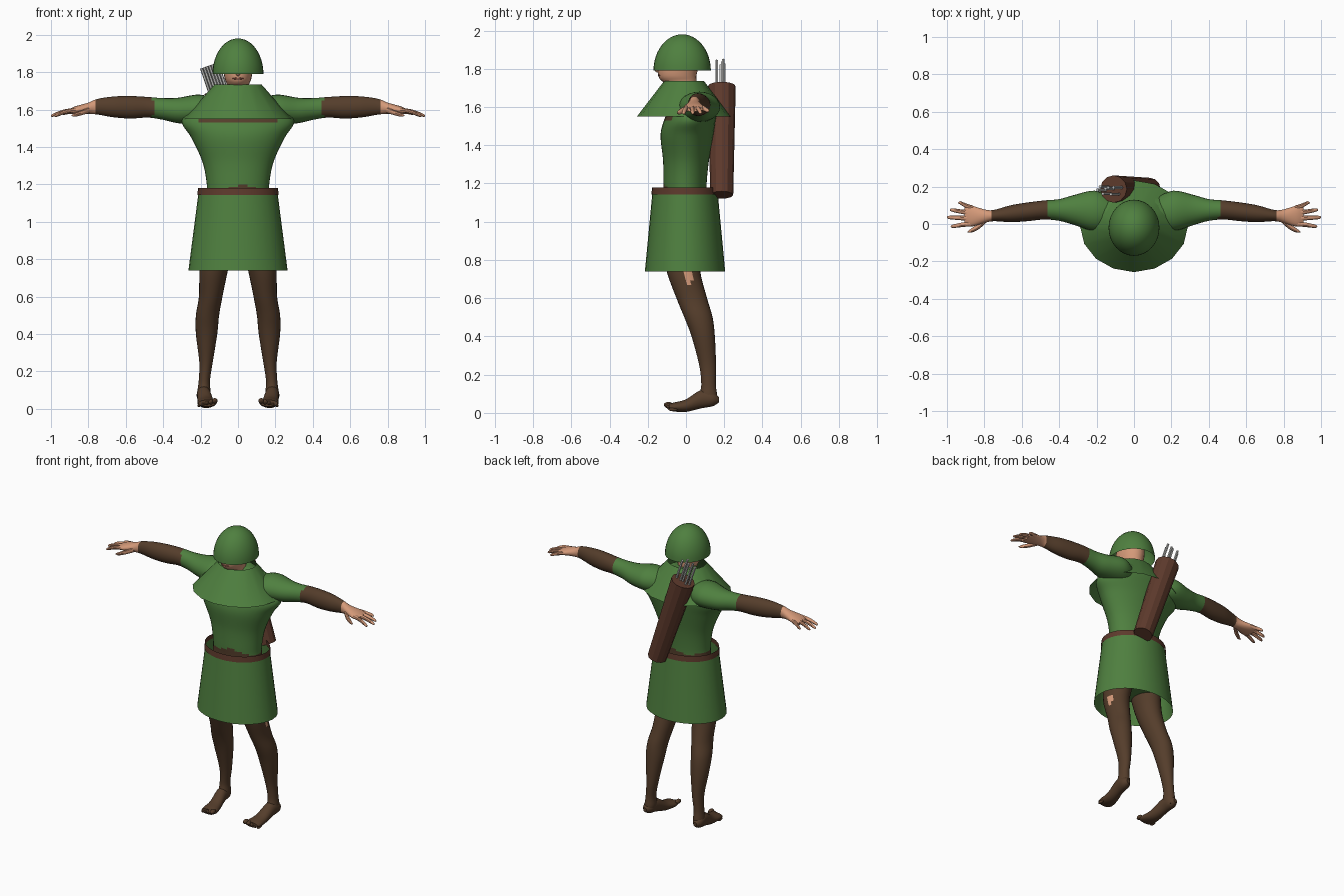
import bpy, bmesh, math
from mathutils import Vector

if "Cube" in bpy.data.objects:
    bpy.data.objects.remove(bpy.data.objects["Cube"])


def material(name, rgb):
    m = bpy.data.materials.new(name)
    m.use_nodes = True
    m.diffuse_color = (*rgb, 1)
    m.node_tree.nodes["Principled BSDF"].inputs["Base Color"].default_value = (*rgb, 1)
    return m


GREEN = material("cloth green", (.078, .215, .05))
BROWN = material("dark brown hose", (.09, .047, .024))
LEATHER = material("red brown leather", (.11, .042, .025))
SKIN = material("skin", (.66, .32, .19))
LIPS = material("lips", (.30, .10, .07))
GREY = material("arrow grey", (.58, .58, .56))


def resample(rings, steps):
    """Catmull-Rom interpolation between cross-sections."""
    if steps < 2:
        return rings
    pts = [rings[0], *rings, rings[-1]]
    out = []
    for i in range(len(rings) - 1):
        quad = pts[i:i + 4]
        for s in range(steps):
            t = s / steps
            out.append([b + t / 2 * (c - a + t * (2*a - 5*b + 4*c - d + t * (3*(b - c) + d - a)))
                        for a, b, c, d in zip(*quad)])
    return out + [rings[-1]]


def loft(name, rings, mats, axis=2, sides=24, steps=4, caps=True, side=1, rule=None, smooth=True):
    """Rings are (position on axis, centre u, centre v, radius u, radius v)."""
    u, v = [k for k in range(3) if k != axis]
    bm = bmesh.new()
    loops = []
    for t, cu, cv, ru, rv in resample(rings, steps):
        loop = []
        for k in range(sides):
            a = math.tau * k / sides
            p = Vector((0, 0, 0))
            p[axis] = t
            p[u] = cu + max(ru, 0) * math.cos(a)
            p[v] = cv + max(rv, 0) * math.sin(a)
            p.x *= side
            loop.append(bm.verts.new(p))
        loops.append(loop)
    for lo, hi in zip(loops, loops[1:]):
        for k in range(sides):
            n = (k + 1) % sides
            bm.faces.new((lo[k], lo[n], hi[n], hi[k]))
    if caps:
        bm.faces.new(loops[0])
        bm.faces.new(loops[-1])
    bmesh.ops.remove_doubles(bm, verts=bm.verts, dist=.0001)
    bmesh.ops.recalc_face_normals(bm, faces=bm.faces)
    if rule:
        for f in bm.faces:
            f.material_index = rule(f.calc_center_median())
    me = bpy.data.meshes.new(name)
    bm.to_mesh(me)
    bm.free()
    for m in mats:
        me.materials.append(m)
    ob = bpy.data.objects.new(name, me)
    bpy.context.collection.objects.link(ob)
    if smooth:
        bpy.ops.object.select_all(action='DESELECT')
        ob.select_set(True)
        bpy.context.view_layer.objects.active = ob
        bpy.ops.object.shade_smooth_by_angle(angle=math.radians(35))
    return ob


def blob(name, centre, radii, mat, side=1):
    """Small ellipsoid lofted upward."""
    x, y, z = centre
    rings = []
    for k in range(9):
        a = math.pi * (k / 8 - .5)
        c = math.cos(a)
        rings.append((z + radii[2] * math.sin(a), x, y, radii[0] * c, radii[1] * c))
    return loft(name, rings, [mat], sides=12, steps=1, caps=False, side=side)


# Torso: ragged hose line at the waist and a strip under the cape
def torso_rule(p):
    waist = p.z < 1.175 + .012 * math.sin(23 * p.x + 1) + .008 * math.sin(41 * p.y)
    strip = 1.53 < p.z < 1.6 and p.y < 0 and abs(p.x) < .2
    return 1 if strip or (waist and p.z > 1) else 0


loft("torso", [
    (.84, 0, -.01, .13, .10), (1, 0, -.01, .18, .125), (1.12, 0, -.005, .168, .112),
    (1.2, 0, -.005, .167, .113), (1.32, 0, 0, .19, .12), (1.45, 0, .005, .25, .138),
    (1.53, 0, .02, .30, .135), (1.6, 0, .04, .27, .125), (1.66, 0, .04, .19, .095),
    (1.72, 0, .02, .07, .06)], [GREEN, BROWN], sides=40, steps=6, rule=torso_rule)

# Head and lips
loft("head", [
    (1.62, 0, .02, .06, .06), (1.7, 0, -.01, .058, .06), (1.735, 0, -.035, .06, .09),
    (1.765, 0, -.045, .071, .1), (1.82, 0, -.04, .078, .105), (1.89, 0, -.03, .07, .09),
    (1.94, 0, -.02, .03, .04)], [SKIN])
blob("lips", (0, -.139, 1.766), (.03, .008, .006), LIPS)
blob("nose", (0, -.145, 1.795), (.013, .018, .016), SKIN)

# Helmet: open half ellipsoid
dome = []
for k in range(13):
    a = math.pi / 2 * k / 12
    c = math.cos(a)
    dome.append((1.79 + .19 * math.sin(a), 0, -.02, .136 * c, .15 * c))
loft("helmet", dome, [GREEN], sides=32, steps=1, caps=False)

# Cape, skirt and belt: open flared shells
loft("shoulder_cape", [(1.55, 0, -.012, .288, .245), (1.735, 0, -.01, .125, .105)],
     [GREEN], sides=16, steps=1, caps=False)
loft("skirt", [(.74, 0, -.005, .265, .21), (1.15, 0, -.005, .212, .171)],
     [GREEN], sides=32, steps=1, caps=False)
loft("belt", [(1.142, 0, -.005, .217, .176), (1.18, 0, -.005, .214, .172)],
     [LEATHER], sides=32, steps=1, caps=False)


def arm_rule(p):
    x = abs(p.x)
    return 0 if x < .46 + .15 * (p.y - .07) else 1 if x < .765 else 2


def thigh_rule(p):
    if p.z > .84:
        return 1
    patch = p.x > .17 and .675 < p.z < .73 and abs(p.y - .015) < .016
    return 2 if patch else 0


finger_tips = [(.94, .113, 1.575), (.985, .075, 1.567), (1, .035, 1.565), (.98, -.012, 1.565)]

for label, s in (("left", 1), ("right", -1)):
    # Arm with sleeve, hose and palm
    loft(label + "_arm", [
        (.12, .06, 1.59, .08, .07), (.21, .07, 1.6, .108, .08), (.32, .075, 1.595, .08, .068),
        (.40, .075, 1.603, .058, .058), (.48, .075, 1.612, .051, .055), (.57, .065, 1.612, .05, .06),
        (.66, .055, 1.614, .045, .056), (.75, .045, 1.615, .03, .042), (.80, .042, 1.607, .036, .03),
        (.87, .042, 1.596, .056, .021), (.905, .043, 1.588, .045, .013)],
        [GREEN, BROWN, SKIN], axis=0, steps=5, side=s, rule=arm_rule)
    # Fingers and thumb
    for k, (x, y, z) in enumerate(finger_tips):
        base = .084 - .027 * k
        mid = (base + y) / 2
        loft(f"{label}_finger_{k + 1}", [
            (.86, base, 1.598, .014, .013), ((.86 + x) / 2, mid, 1.589, .012, .012),
            (x - .012, y, z + .005, .009, .009), (x, y, z, .002, .002)],
            [SKIN], axis=0, sides=10, side=s)
    loft(label + "_thumb", [
        (.79, .025, 1.6, .017, .017), (.83, -.012, 1.585, .016, .014),
        (.87, -.035, 1.572, .011, .011), (.89, -.042, 1.568, .002, .002)],
        [SKIN], axis=0, sides=10, side=s)
    # Leg
    loft(label + "_leg", [
        (.98, .09, -.02, .08, .1), (.86, .11, -.02, .085, .1), (.74, .13, -.013, .076, .088),
        (.6, .146, .03, .063, .08), (.5, .163, .065, .062, .074), (.4, .168, .09, .057, .061),
        (.25, .171, .113, .036, .044), (.15, .18, .118, .03, .038), (.09, .182, .118, .035, .045),
        (.05, .184, .13, .028, .03)], [BROWN, GREEN, SKIN], steps=6, side=s, rule=thigh_rule)
    # Foot with toes, inner edge raised
    loft(label + "_foot", [
        (.172, .188, .068, .012, .014), (.14, .186, .072, .034, .037), (.08, .182, .072, .037, .048),
        (0, .172, .038, .043, .033), (-.06, .166, .031, .051, .024), (-.09, .165, .03, .046, .017)],
        [BROWN], axis=1, side=s)
    for k in range(5):
        r = .015 - .0015 * k
        blob(f"{label}_toe_{k + 1}", (.124 + .021 * k, -.092 + .006 * k, .042 - .006 * k),
             (r, .024, r), BROWN, s)

# Quiver on the back, leaning toward the right shoulder
pivot, lean = Vector((.085, .187, 1.14)), -math.atan2(.195, .57)
quiver_parts = [loft("quiver", [(0, 0, 0, .06, .06), (.6, 0, 0, .075, .073)],
                     [LEATHER], sides=12, steps=1, smooth=False)]
# Arrows standing out of the quiver
for k in range(7):
    x, y = -.045 + .015 * k, .022 * math.sin(2.2 * k)
    quiver_parts.append(loft(f"arrow_{k + 1}", [(.55, x, y - .005, .008, .008), (.735, x, y - .005, .008, .008)],
                             [GREY], sides=6, steps=1, smooth=False))
for ob in quiver_parts:
    ob.location = pivot
    ob.rotation_euler.y = lean
